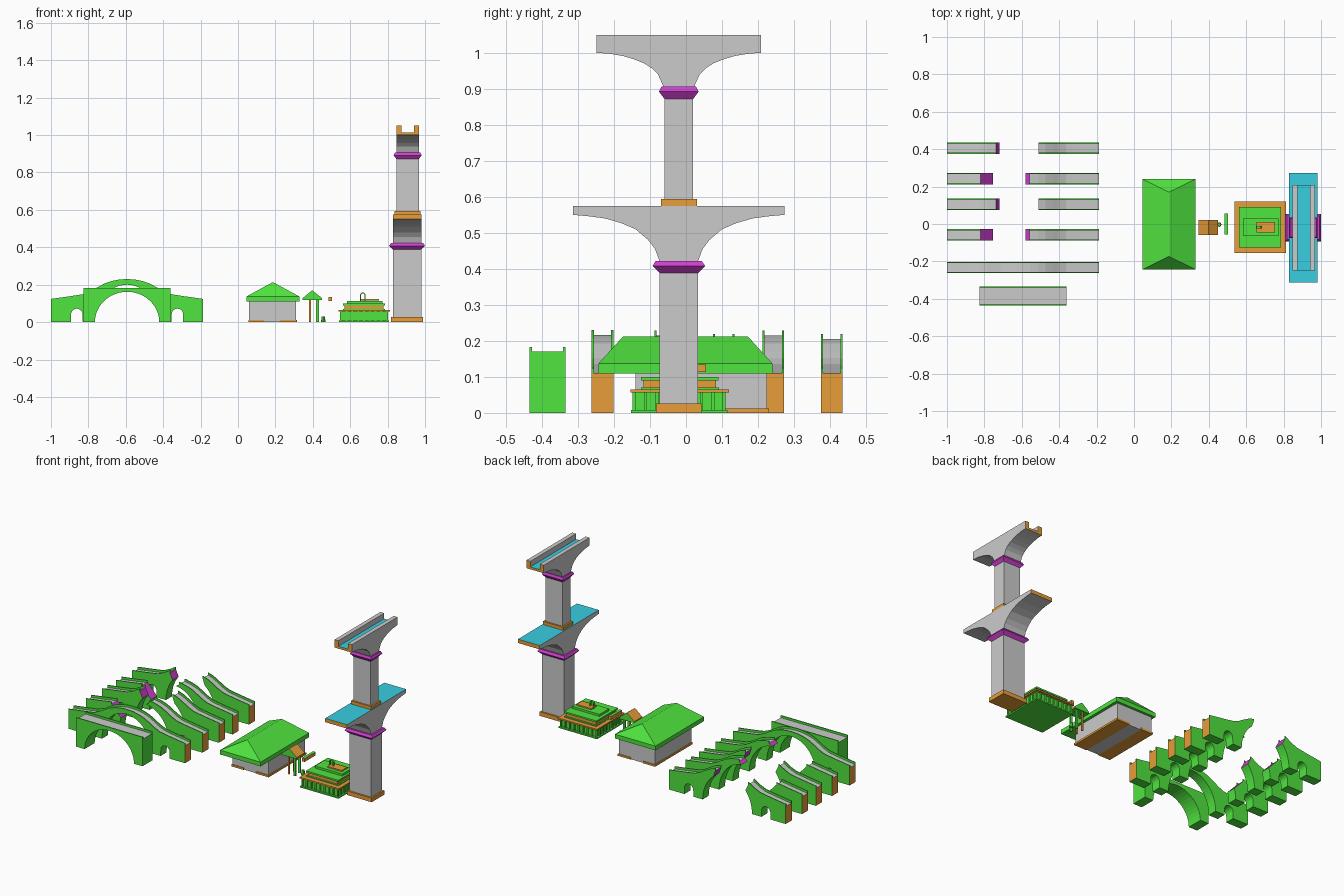
import bpy, bmesh, math

if "Cube" in bpy.data.objects:
    bpy.data.objects.remove(bpy.data.objects["Cube"])

COL = {'green': (.08, .78, .05, 1), 'orange': (.8, .34, .04, 1), 'magenta': (.62, .05, .62, 1),
       'blue': (.04, .62, .75, 1), 'grey': (.6, .6, .6, 1)}
MATS = {}
for k, c in COL.items():
    MATS[k] = bpy.data.materials.new(k)
    MATS[k].diffuse_color = c
KEYS = list(COL)


def finish(name, bm):
    bmesh.ops.recalc_face_normals(bm, faces=bm.faces)
    me = bpy.data.meshes.new(name)
    bm.to_mesh(me)
    bm.free()
    for k in KEYS:
        me.materials.append(MATS[k])
    ob = bpy.data.objects.new(name, me)
    bpy.context.collection.objects.link(ob)
    return ob


def prism(name, axis, pts, lo, hi, side, labels):
    """Extrude a profile (a, z) along x or y; labels colour each profile edge."""
    bm = bmesh.new()
    put = (lambda a, z, t: (t, a, z)) if axis == 'x' else (lambda a, z, t: (a, t, z))
    rings = [[bm.verts.new(put(a, z, t)) for a, z in pts] for t in (lo, hi)]
    for r in rings:
        bm.faces.new(r).material_index = KEYS.index(side)
    n = len(pts)
    if isinstance(labels, str):
        labels = [labels] * n
    for i in range(n):
        j = (i + 1) % n
        f = bm.faces.new((rings[0][i], rings[0][j], rings[1][j], rings[1][i]))
        f.material_index = KEYS.index(labels[i])
    return finish(name, bm)


def loft(name, levels, col):
    """Stack of rectangles (x0, x1, y0, y1, z) joined into a solid."""
    bm = bmesh.new()
    rs = [[bm.verts.new(p) for p in ((a, c, z), (b, c, z), (b, d, z), (a, d, z))] for a, b, c, d, z in levels]
    bm.faces.new(rs[0])
    bm.faces.new(rs[-1])
    for p, q in zip(rs, rs[1:]):
        for i in range(4):
            j = (i + 1) % 4
            bm.faces.new((p[i], p[j], q[j], q[i]))
    for f in bm.faces:
        f.material_index = KEYS.index(col)
    return finish(name, bm)


def box(name, x0, x1, y0, y1, z0, z1, col):
    return loft(name, [(x0, x1, y0, y1, z0), (x0, x1, y0, y1, z1)], col)


# ---- arched bridges, measured by distance u from the bridge centre ----
CX, END, SPAN, RAIL = -.593, .407, .172, .014
TOP = [(0, .23), (.04, .228), (.08, .22), (.12, .207), (.16, .185), (.19, .167), (.23, .15), (.30, .139), (END, .124)]


def top(u):
    for (a, za), (b, zb) in zip(TOP, TOP[1:]):
        if u <= b:
            return za + (zb - za) * (u - a) / (b - a)


def half_bridge(name, s, y0, y1, ut, ub):
    prof = [(END, 0), (.30, 0)]
    prof += [(.269 + .031 * math.cos(a), .04 + .032 * math.sin(a)) for a in [math.pi * i / 10 for i in range(11)]]
    prof += [(.237, 0)]
    stop = math.acos(ub / SPAN)
    prof += [(SPAN * math.cos(stop * i / 14), .2 * math.sin(stop * i / 14)) for i in range(15)]
    n_under = len(prof)
    us = [ut] + [u for u, _ in TOP if u > ut + .001]
    prof += [(u, top(u) - RAIL) for u in us]
    labels = ['green'] * (n_under - 1) + ['magenta'] + ['grey'] * (len(us) - 1) + ['orange']
    prism(name, 'y', [(CX + s * u, z) for u, z in prof], y0, y1, 'green', labels)
    strip = [(CX + s * u, top(u) - RAIL) for u in us] + [(CX + s * u, top(u)) for u in reversed(us)]
    for tag, a in (('front', y0), ('back', y1 - .006)):
        prism(name + '_parapet_' + tag, 'y', strip, a, a + .006, 'green', 'green')


A_CUT, B_CUT = [(.145, .125), (.083, .098)], [(.227, .162), (.033, .013)]
for row, (y0, y1, cuts) in enumerate([(.375, .435, A_CUT), (.212, .272, B_CUT), (.075, .135, A_CUT),
                                      (-.088, -.028, B_CUT), (-.262, -.202, [(0, 0), (0, 0)])]):
    half_bridge(f'bridge_{row}_left', -1, y0, y1, *cuts[0])
    half_bridge(f'bridge_{row}_right', 1, y0, y1, *cuts[1])

# flat-topped single arch in front
arch = [(CX + SPAN * math.cos(math.pi * i / 24), .162 * math.sin(math.pi * i / 24)) for i in range(25)]
prism('front_arch', 'y', [(CX + .232, 0)] + arch + [(CX - .232, 0), (CX - .232, .17), (CX + .232, .17)],
      -.435, -.335, 'green', ['green'] * 27 + ['grey', 'green'])
for y in (-.435, -.342):
    box('front_arch_parapet', CX - .232, CX + .232, y, y + .007, .17, .183, 'green')

# ---- house with hipped roof ----
box('house_walls', .06, .31, -.14, .225, .01, .115, 'grey')
box('house_plinth_left', .055, .14, -.145, .23, 0, .012, 'orange')
box('house_plinth_right', .225, .315, -.145, .23, 0, .012, 'orange')
box('house_floor', .14, .225, -.14, .225, 0, .012, 'grey')
box('house_eave', .045, .328, -.243, .24, .11, .137, 'green')
loft('house_roof', [(.045, .328, -.243, .24, .137), (.183, .19, -.175, .172, .212)], 'green')

# ---- small roadside canopy, lamp and beam ----
prism('canopy_roof', 'y', [(.345, .118), (.45, .118), (.45, .128), (.397, .17), (.345, .128)], -.058, .022,
      'green', ['green', 'orange', 'orange', 'orange', 'orange'])
for y in (-.045, .003):
    box('canopy_post_back', .38, .389, y, y + .009, 0, .118, 'orange')
    box('canopy_post_front', .418, .432, y, y + .009, 0, .118, 'green')
bm = bmesh.new()
bmesh.ops.create_cone(bm, cap_ends=True, segments=8, radius1=.012, radius2=.009, depth=.03)
bmesh.ops.translate(bm, verts=bm.verts, vec=(.456, -.003, .015))
finish('lamp', bm)
prism('beam', 'y', [(.485, .113), (.503, .113), (.503, .134), (.485, .134)], -.055, .055,
      'orange', ['orange', 'orange', 'green', 'orange'])

# ---- tiered pavilion ----
box('pavilion_base', .54, .808, -.153, .115, 0, .008, 'green')
box('pavilion_hall', .553, .797, -.14, .102, .008, .056, 'green')
for i in range(9):
    x, y = .545 + .248 * i / 8, -.148 + .249 * i / 8
    for yy in (-.148, .101):
        box('pavilion_column_x', x, x + .009, yy, yy + .009, .008, .056, 'green')
    for xx in (.545, .793):
        box('pavilion_column_y', xx, xx + .009, y, y + .009, .008, .056, 'green')
box('pavilion_slab', .537, .812, -.154, .12, .056, .065, 'orange')
box('pavilion_step', .562, .787, -.125, .092, .065, .07, 'green')
box('pavilion_tier', .57, .778, -.118, .083, .07, .09, 'orange')
box('pavilion_tier_cap', .562, .787, -.125, .09, .09, .1, 'green')
box('pavilion_top', .582, .773, -.065, .03, .1, .113, 'green')
box('pavilion_top_slab', .655, .755, -.045, .01, .115, .123, 'orange')
arc = [math.pi * i / 10 for i in range(11)]
prism('pavilion_ornament', 'y', [(.667 + .014 * math.cos(a), .145 + .014 * math.sin(a)) for a in arc] +
      [(.653, .113), (.657, .113)] +
      [(.667 + .009 * math.cos(a), .145 + .009 * math.sin(a)) for a in reversed(arc)] +
      [(.677, .113), (.681, .113)], -.025, -.012, 'green', 'green')

# ---- two-stage tower pier; the stages share one builder ----
YC = -.02


def stage(tag, xc, hx, hy, zs, zcol, collar, flare, deck_top, trough):
    z0, z1 = zs
    box(tag + '_footing', xc - hx - .01, xc + hx + .01, YC - hy - .01, YC + hy + .01, z0, z1, 'orange')
    box(tag + '_shaft', xc - hx, xc + hx, YC - hy, YC + hy, z1, zcol + .03, 'grey')
    lv = [(xc - hx - e, xc + hx + e, YC - hy - e, YC + hy + e, zcol + h) for e, h in ((0, 0), (collar, .02), (collar * .55, .034))]
    loft(tag + '_collar', lv, 'magenta')
    right = [(YC + d, z) for d, z in flare]
    left = [(YC - d, z) for d, z in flare]
    w = flare[-1][0]
    n = len(flare)
    f = deck_top if not trough else flare[-1][1] + .015
    pts = right + [(YC + w, f), (YC - w, f)] + left[::-1]
    prism(tag + '_cantilever', 'x', pts, xc - hx, xc + hx, 'grey',
          ['grey'] * (n - 1) + ['orange', 'blue', 'orange'] + ['grey'] * n)
    if trough:
        for tg, x in (('left', xc - hx), ('right', xc + hx - .027)):
            prism(f'{tag}_wall_{tg}', 'x', [(YC + w, f), (YC + w, deck_top), (YC - w, deck_top), (YC - w, f)],
                  x, x + .027, 'grey', ['orange', 'grey', 'orange', 'grey'])


stage('lower', .904, .076, .053, (0, .026), .388, .02,
      [(.053, .42), (.066, .455), (.085, .48), (.12, .51), (.16, .527), (.205, .54), (.25, .546), (.294, .55)], .574, False)
stage('upper', .907, .06, .04, (.574, .594), .872, .015,
      [(.04, .9), (.058, .94), (.075, .957), (.097, .971), (.125, .982), (.155, .991), (.19, .997), (.228, 1.0)], 1.05, True)

for m in bpy.data.materials:
    if m.users and not m.is_grease_pencil:
        m.use_nodes = True
        m.node_tree.nodes["Principled BSDF"].inputs["Base Color"].default_value = m.diffuse_color
